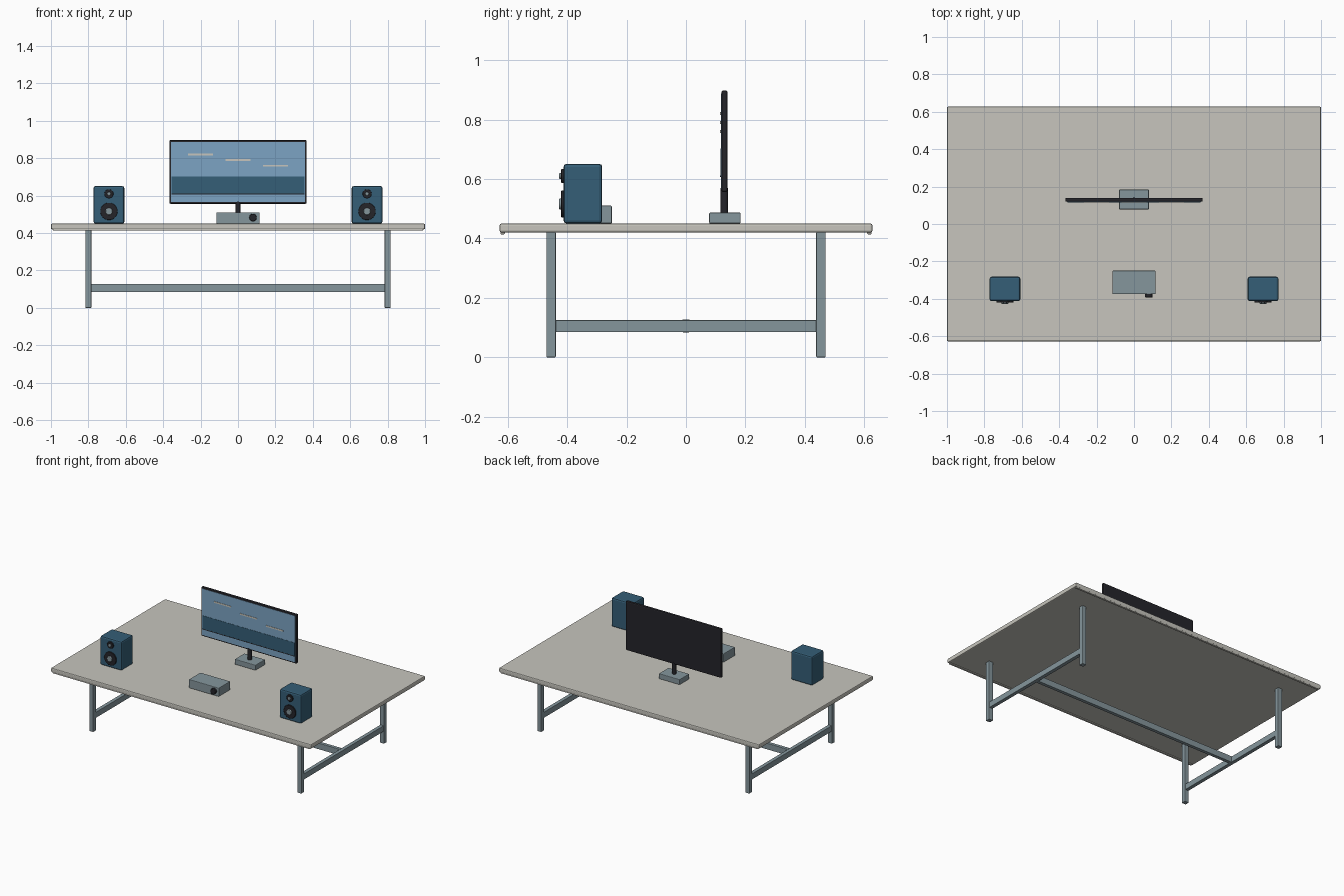
import bpy
from math import radians

cube = bpy.data.objects.get("Cube")
if cube:
    bpy.data.objects.remove(cube, do_unlink=True)


def material(name, rgb):
    m = bpy.data.materials.new(name)
    m.use_nodes = True
    color = (*rgb, 1)
    m.diffuse_color = color
    m.node_tree.nodes["Principled BSDF"].inputs["Base Color"].default_value = color
    return m


STONE = material("warm light grey", (0.57, 0.56, 0.51))
METAL = material("blue grey metal", (0.235, 0.305, 0.335))
NAVY = material("deep teal blue", (0.035, 0.112, 0.184))
SKY = material("screen blue", (0.20, 0.37, 0.55))
BLACK = material("charcoal", (0.018, 0.018, 0.023))


def finish(obj, name, mat, bevel):
    obj.name = name
    obj.data.materials.append(mat)
    if bevel:
        mod = obj.modifiers.new("Bevel", 'BEVEL')
        mod.width = bevel
        mod.segments = 2
        mod.limit_method = 'ANGLE'
    return obj


def box(name, x, y, z, mat, bevel=0.0):
    """Box from (low, high) ranges on each axis."""
    ranges = (x, y, z)
    bpy.ops.mesh.primitive_cube_add(size=1, location=[(a + b) / 2 for a, b in ranges])
    obj = bpy.context.object
    obj.scale = [b - a for a, b in ranges]
    bpy.ops.object.transform_apply(location=False, rotation=False, scale=True)
    return finish(obj, name, mat, bevel)


def disc(name, x, z, radius, y, mat, bevel=0.0):
    """Cylinder facing the front, spanning the y range."""
    bpy.ops.mesh.primitive_cylinder_add(
        vertices=32, radius=radius, depth=y[1] - y[0],
        location=(x, sum(y) / 2, z), rotation=(radians(90), 0, 0))
    bpy.ops.object.shade_smooth_by_angle()
    return finish(bpy.context.object, name, mat, bevel)


TOP = 0.45
SIDES = (("left", 1), ("right", -1))

# Table top with lips under the long edges
box("table_top", (-1, 1), (-0.627, 0.627), (0.42, TOP), STONE, 0.006)
for end, s in (("front", -1), ("back", 1)):
    box(end + "_lip", (-0.99, 0.99), sorted((s * 0.61, s * 0.625)), (0.414, 0.43), STONE, 0.002)

# Legs and stretchers
for side, s in SIDES:
    for end, t in (("front", -1), ("back", 1)):
        box(f"{end}_{side}_leg", sorted((s * 0.784, s * 0.816)),
            sorted((t * 0.438, t * 0.47)), (0, 0.421), METAL, 0.003)
    box(side + "_stretcher", sorted((s * 0.787, s * 0.813)), (-0.44, 0.44),
        (0.085, 0.125), METAL, 0.002)
box("long_stretcher", (-0.79, 0.79), (-0.012, 0.012), (0.084, 0.127), METAL, 0.002)

# Monitor stand
box("stand_base", (-0.08, 0.08), (0.078, 0.184), (TOP, 0.487), METAL, 0.004)
bpy.ops.mesh.primitive_cylinder_add(vertices=20, radius=0.013, depth=0.09, location=(0, 0.129, 0.525))
bpy.ops.object.shade_smooth_by_angle()
finish(bpy.context.object, "stand_neck", BLACK, 0)

# Monitor with its painted display
box("monitor_case", (-0.367, 0.367), (0.119, 0.14), (0.556, 0.898), BLACK, 0.007)
box("display", (-0.357, 0.357), (0.117, 0.121), (0.566, 0.888), SKY)
box("display_band", (-0.355, 0.355), (0.1155, 0.119), (0.61, 0.702), NAVY)
box("display_band_line", (-0.355, 0.355), (0.115, 0.119), (0.606, 0.611), BLACK)
for i in range(3):
    x, z = -0.2 + 0.2 * i, 0.82 - 0.03 * i
    box(f"display_dash_{i + 1}", (x - 0.066, x + 0.066), (0.115, 0.119),
        (z - 0.005, z + 0.005), STONE)

# Pair of speakers, each with woofer and tweeter
for side, s in SIDES:
    x = s * 0.69
    box(side + "_speaker_cabinet", (x - 0.082, x + 0.082), (-0.412, -0.282),
        (TOP, 0.651), NAVY, 0.01)
    for part, z, r, core in (("woofer", 0.516, 0.046, 0.019), ("tweeter", 0.61, 0.024, 0.01)):
        disc(f"{side}_{part}_ring", x, z, r, (-0.42, -0.405), BLACK, 0.002)
        disc(f"{side}_{part}_cone", x, z, core, (-0.427, -0.415), METAL, 0.003)

# Small amplifier with a volume knob
box("amplifier_body", (-0.115, 0.115), (-0.375, -0.249), (TOP, 0.51), METAL, 0.004)
disc("volume_knob", 0.08, 0.483, 0.02, (-0.392, -0.37), BLACK, 0.003)
